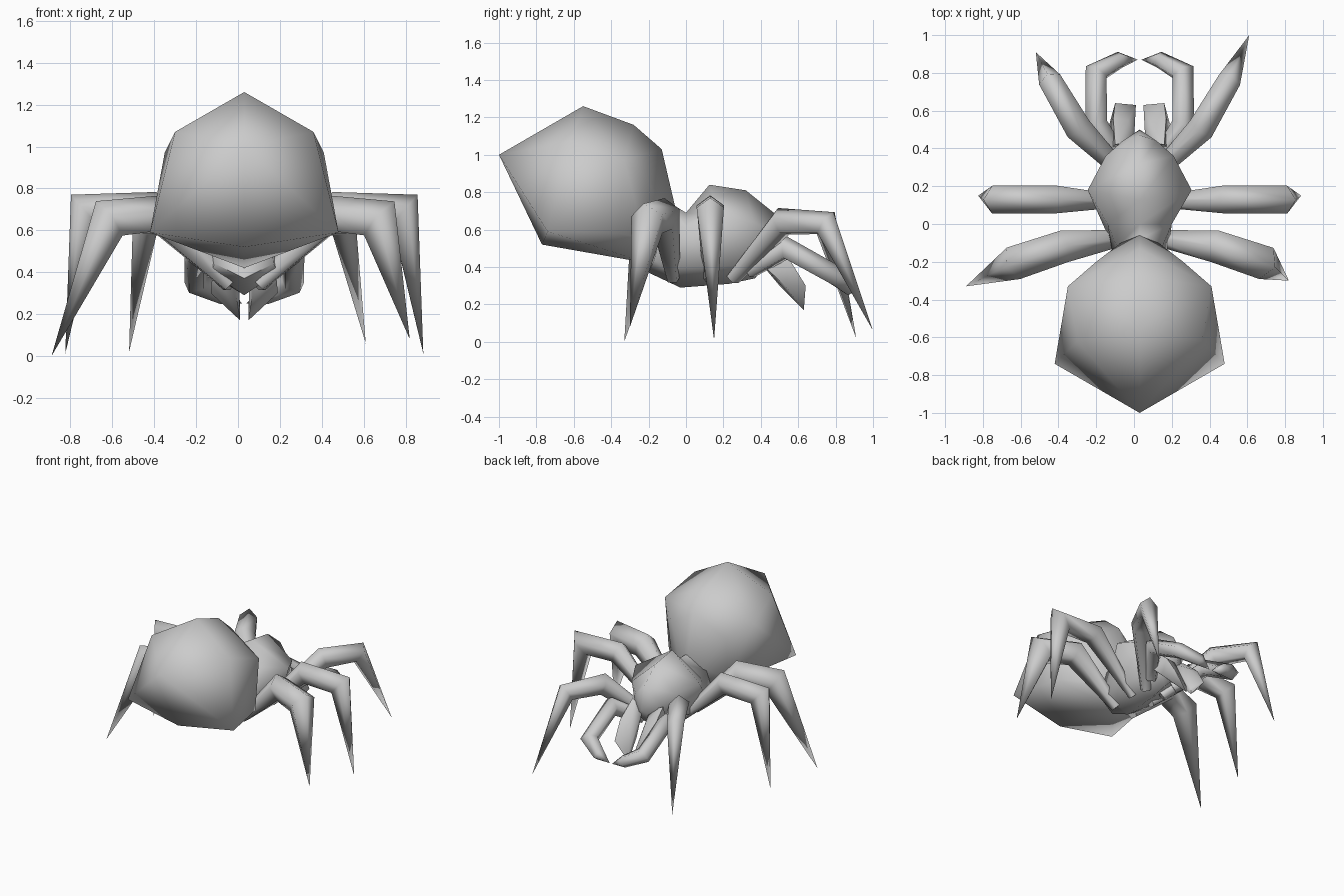
import bpy, bmesh, math
from mathutils import Vector

if "Cube" in bpy.data.objects:
    bpy.data.objects.remove(bpy.data.objects["Cube"])

MID = 0.03          # symmetry plane of the body
LEG_SIDES = 5
parts = []

grey = bpy.data.materials.new("body_grey")
grey.use_nodes = True
COLOR = (0.6, 0.6, 0.6, 1)
grey.diffuse_color = COLOR
grey.node_tree.nodes["Principled BSDF"].inputs["Base Color"].default_value = COLOR


def finish(name, bm):
    bmesh.ops.recalc_face_normals(bm, faces=bm.faces)
    mesh = bpy.data.meshes.new(name)
    bm.to_mesh(mesh)
    bm.free()
    mesh.materials.append(grey)
    obj = bpy.data.objects.new(name, mesh)
    bpy.context.collection.objects.link(obj)
    parts.append(obj)


def skin(name, rings, tip):
    """Bridge rings of points, cap the first and close the last to a point."""
    bm = bmesh.new()
    loops = [[bm.verts.new(p) for p in ring] for ring in rings]
    n = len(loops[0])
    for a, b in zip(loops, loops[1:]):
        for i in range(n):
            j = (i + 1) % n
            bm.faces.new((a[i], a[j], b[j], b[i]))
    bm.faces.new(loops[0])
    end = bm.verts.new(tip)
    for i in range(n):
        bm.faces.new((loops[-1][i], loops[-1][(i + 1) % n], end))
    finish(name, bm)


def hull(name, points):
    """Faceted convex lump around a set of points."""
    bm = bmesh.new()
    for p in points:
        bm.verts.new(p)
    result = bmesh.ops.convex_hull(bm, input=bm.verts)
    bmesh.ops.delete(bm, geom=result["geom_interior"], context="VERTS")
    finish(name, bm)


def hex_ring(top, upper, lower, bottom):
    """Six-sided ring from its top, one upper and lower side, and bottom."""
    def place(p, s):
        return (MID + s * p[0], p[1], p[2])
    return [(MID, *top), place(upper, 1), place(lower, 1),
            (MID, *bottom), place(lower, -1), place(upper, -1)]


def limb(name, points, radii):
    """Mitred tube along a path, ending in a sharp point."""
    pts = [Vector(p) for p in points]
    d = (pts[1] - pts[0]).normalized()
    side = d.cross(Vector((0, 0, 1))).normalized()
    up = side.cross(d)
    offs = []
    for k in range(LEG_SIDES):
        a = math.tau * k / LEG_SIDES
        offs.append(up * math.cos(a) + side * math.sin(a))
    rings = [[pts[0] + o * radii[0] for o in offs]]
    for i in range(1, len(pts) - 1):
        e = (pts[i + 1] - pts[i]).normalized()
        m = (d + e).normalized()
        offs = [o - d * (o.dot(m) / d.dot(m)) for o in offs]
        rings.append([pts[i] + o * radii[i] for o in offs])
        offs = [o - e * o.dot(e) for o in offs]
        d = e
    skin(name, rings, pts[-1])


# Abdomen
hull("abdomen", [
    (MID, -1, 1),
    *hex_ring((-.55, 1.26), (.33, -.62, 1.07), (.45, -.74, .59), (-.77, .52)),
    *hex_ring((-.28, 1.16), (.38, -.33, .97), (.37, -.36, .58), (-.28, .45)),
    *hex_ring((-.13, 1.03), (.23, -.2, .86), (.24, -.22, .55), (-.24, .43)),
    *hex_ring((-.06, .73), (.1, -.1, .64), (.13, -.16, .5), (-.2, .42)),
])

# Thorax and head
skin("thorax", [
    hex_ring((-.08, .74), (.12, -.12, .62), (.14, -.17, .44), (-.2, .37)),
    hex_ring((0, .69), (.17, 0, .61), (.16, -.08, .4), (-.03, .29)),
    hex_ring((.125, .84), (.275, .18, .67), (.18, .1, .4), (.1, .3)),
    hex_ring((.32, .81), (.18, .36, .64), (.14, .3, .41), (.23, .31)),
    hex_ring((.47, .69), (.09, .44, .6), (.09, .43, .44), (.37, .34)),
], (MID, .5, .52))

# Legs: base, elbow and knee are mirrored, the tips differ per side
LEGS = {
    "front": ([(.07, .25, .34), (.33, .51, .64), (.47, .75, .63)],
              (.04, .075, .065), (.61, 1, .06), (-.52, .91, .02)),
    "middle": ([(.08, .12, .34), (.45, .13, .705), (.76, .13, .695)],
               (.03, .077, .077), (.885, .15, .01), (-.825, .15, .01)),
    "rear": ([(.07, -.07, .34), (.41, -.12, .675), (.65, -.2, .65)],
             (.04, .09, .095), (.82, -.3, .08), (-.89, -.33, 0)),
}
for label, (path, radii, tip_left, tip_right) in LEGS.items():
    for s, side, tip in ((1, "left", tip_left), (-1, "right", tip_right)):
        pts = [(MID + s * x, y, z) for x, y, z in path]
        limb(f"{label}_leg_{side}", pts + [tip], radii)

# Feelers and jaws
FEELER = [(.1, .34, .38), (.23, .53, .5), (.23, .8, .35), (.1, .87, .29), (.01, .87, .25)]
JAW = [(.02, .63, .17), (.02, .63, .22), (.13, .64, .3), (.16, .53, .3), (.04, .5, .3),
       (.15, .4, .42), (.03, .44, .5), (.13, .42, .55), (.14, .56, .43), (.06, .55, .43)]
for s, side in ((1, "left"), (-1, "right")):
    limb(f"feeler_{side}", [(MID + s * x, y, z) for x, y, z in FEELER],
         (.045, .06, .058, .045))
    hull(f"jaw_{side}", [(MID + s * x, y, z) for x, y, z in JAW])

# Soft shading over the facets
bpy.ops.object.select_all(action="DESELECT")
for obj in parts:
    obj.select_set(True)
bpy.context.view_layer.objects.active = parts[0]
bpy.ops.object.shade_smooth_by_angle(angle=math.radians(80))
